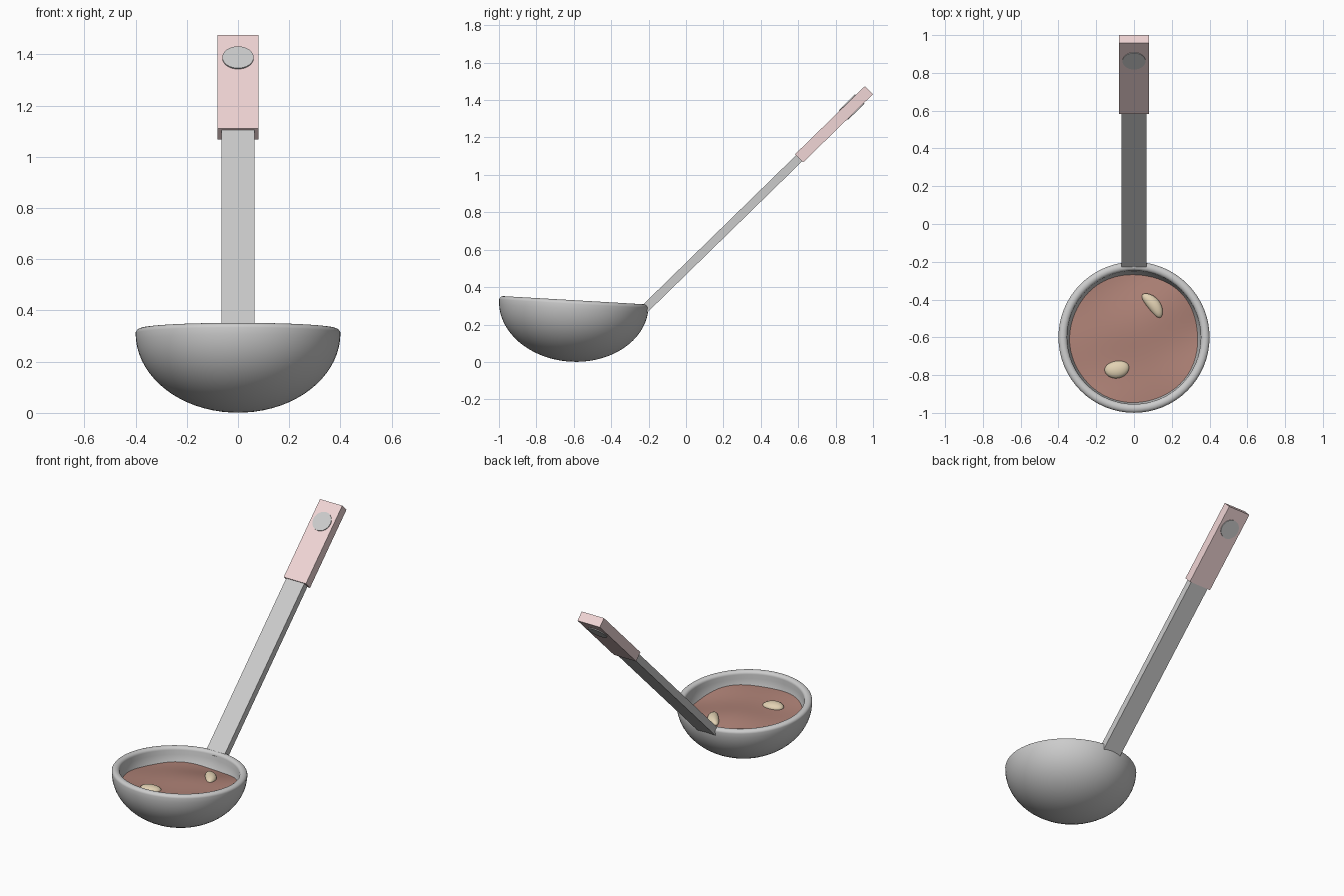
import bpy, bmesh, math
from mathutils import Vector, Matrix

if "Cube" in bpy.data.objects:
    bpy.data.objects.remove(bpy.data.objects["Cube"])

BOWL = Vector((0, -0.6, 0.311))      # centre of the bowl's widest ring
TILT = math.radians(-3.3)            # front of the bowl is lifted
LEAN = math.radians(44.3)            # handle slope


def paint(ob, name, rgb):
    m = bpy.data.materials.new(name)
    m.diffuse_color = (*rgb, 1)
    m.use_nodes = True
    m.node_tree.nodes["Principled BSDF"].inputs["Base Color"].default_value = m.diffuse_color
    ob.data.materials.append(m)


def finish(name, bm, smooth=True):
    bmesh.ops.remove_doubles(bm, verts=bm.verts, dist=1e-5)
    bmesh.ops.recalc_face_normals(bm, faces=bm.faces)
    me = bpy.data.meshes.new(name)
    bm.to_mesh(me)
    bm.free()
    for p in me.polygons:
        p.use_smooth = smooth
    ob = bpy.data.objects.new(name, me)
    bpy.context.collection.objects.link(ob)
    return ob


def bar(name, size, y, z):
    """Straight box lying along the handle slope."""
    bm = bmesh.new()
    bmesh.ops.create_cube(bm, size=1)
    bmesh.ops.scale(bm, vec=size, verts=bm.verts)
    ob = finish(name, bm, False)
    ob.location = (0, y, z)
    ob.rotation_euler.x = LEAN
    return ob


# Bowl: closed lathe of outer wall, rounded rim and inner wall
outer = [(0.4 * math.cos(a), 0.31 * math.sin(a))
         for a in (math.radians(-90 + 90 * i / 18) for i in range(19))]
rim = [(0.377 + 0.023 * math.cos(a), 0.019 * math.sin(a))
       for a in (math.radians(180 * i / 10) for i in range(1, 10))]
inner = [(0.354 * math.cos(a), 0.275 * math.sin(a))
         for a in (math.radians(-90 * i / 16) for i in range(17))]
bm = bmesh.new()
vs = [bm.verts.new((max(r, 0), 0, z)) for r, z in outer + rim + inner]
es = [bm.edges.new(p) for p in zip(vs, vs[1:])]
bmesh.ops.spin(bm, geom=vs + es, axis=(0, 0, 1), cent=(0, 0, 0),
               angle=math.tau, steps=64)
bowl = finish("bowl", bm)
bowl.location = BOWL
bowl.rotation_euler.x = TILT


# Soup: gently wavy disc just below the rim
def soup_z(x, y):
    return (-0.068 + 0.012 * math.sin(9 * x + 1) * math.cos(8 * y)
            + 0.007 * math.sin(13 * y - 6 * x))


bm = bmesh.new()
vs = [bm.verts.new((0.348 * i / 14, 0, 0)) for i in range(15)]
es = [bm.edges.new(p) for p in zip(vs, vs[1:])]
bmesh.ops.spin(bm, geom=vs + es, axis=(0, 0, 1), cent=(0, 0, 0),
               angle=math.tau, steps=64)
for v in bm.verts:
    v.co.z = soup_z(v.co.x, v.co.y)
soup = finish("soup_surface", bm)
if soup.data.polygons[0].normal.z < 0:
    soup.data.flip_normals()
soup.location = BOWL
soup.rotation_euler.x = TILT
paint(soup, "soup_brown", (0.42, 0.22, 0.18))


# Beans: bent ellipsoids half sunk in the soup
def bean(name, x, y, length, width, turn, bend):
    bm = bmesh.new()
    bmesh.ops.create_uvsphere(bm, u_segments=24, v_segments=12, radius=1)
    for v in bm.verts:
        c = v.co.copy()
        v.co = (c.x * length, c.y * width + bend * (c.x ** 2 - 0.4), c.z * 0.026)
    ob = finish(name, bm)
    ob.matrix_world = (Matrix.Translation(BOWL) @ Matrix.Rotation(TILT, 4, 'X')
                       @ Matrix.Translation((x, y, soup_z(x, y)))
                       @ Matrix.Rotation(math.radians(turn), 4, 'Z'))
    paint(ob, name + "_tan", (0.76, 0.64, 0.45))


bean("front_bean", -0.09, -0.165, 0.066, 0.046, 10, 0.005)
bean("back_bean", 0.10, 0.175, 0.078, 0.034, -52, -0.012)

# Handle: shaft, grip and round insert through the grip
d = Vector((0, math.cos(LEAN), math.sin(LEAN)))
grip_mid = Vector((0, 0.7915, 1.271))
low = grip_mid - d * 1.43
high = grip_mid - d * 0.2
mid = (low + high) / 2
bar("handle_shaft", (0.13, (high - low).length, 0.046), mid.y, mid.z)
grip = bar("handle_grip", (0.16, 0.522, 0.061), grip_mid.y, grip_mid.z)
paint(grip, "grip_pink", (0.88, 0.67, 0.67))

bm = bmesh.new()
bmesh.ops.create_cone(bm, cap_ends=True, segments=32, radius1=0.061,
                      radius2=0.061, depth=0.071)
rivet = finish("grip_insert", bm, False)
rivet.location = grip_mid + d * 0.132
rivet.rotation_euler.x = LEAN
